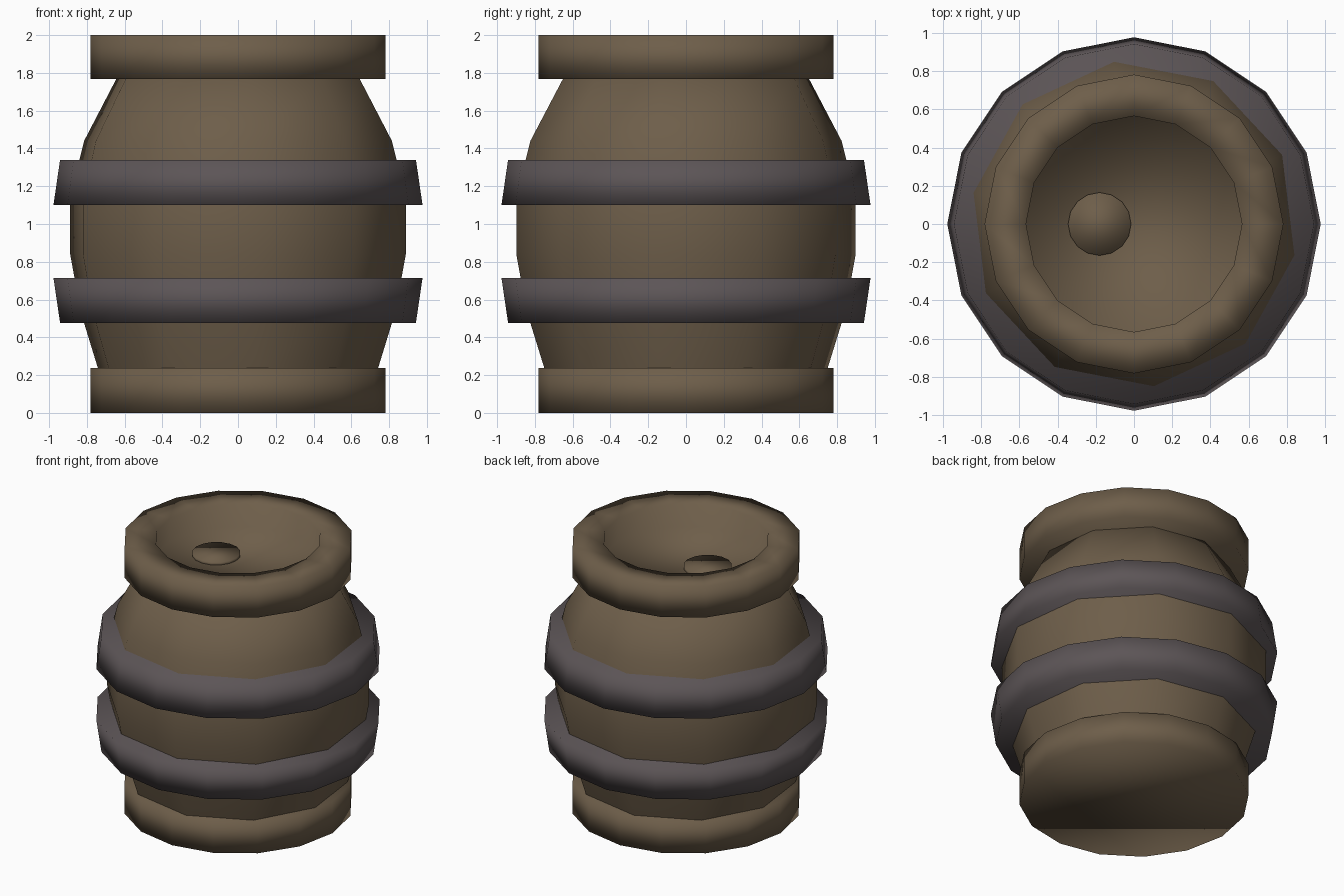
import bpy, bmesh, math

if "Cube" in bpy.data.objects:
    bpy.data.objects.remove(bpy.data.objects["Cube"])


def make_material(name, rgb):
    m = bpy.data.materials.new(name)
    m.diffuse_color = (*rgb, 1.0)
    m.use_nodes = True
    m.node_tree.nodes["Principled BSDF"].inputs["Base Color"].default_value = m.diffuse_color
    return m


wood = make_material("brown wood", (0.155, 0.112, 0.068))
iron = make_material("dark grey iron", (0.107, 0.090, 0.094))


def lathe(name, profile, sides, mat, turn=0.0, centre=(0.0, 0.0)):
    """Closed solid of revolution from (radius, z) points, capped at both ends."""
    bm = bmesh.new()
    rings = []
    for r, z in profile:
        rings.append([bm.verts.new((centre[0] + r * math.cos(turn + math.tau * i / sides),
                                    centre[1] + r * math.sin(turn + math.tau * i / sides), z))
                      for i in range(sides)])
    for a, b in zip(rings, rings[1:]):
        for i in range(sides):
            j = (i + 1) % sides
            bm.faces.new((a[i], a[j], b[j], b[i]))
    bm.faces.new(rings[0][::-1])
    bm.faces.new(rings[-1])
    bmesh.ops.recalc_face_normals(bm, faces=bm.faces[:])
    for f in bm.faces:
        f.smooth = True
    mesh = bpy.data.meshes.new(name)
    bm.to_mesh(mesh)
    bm.free()
    mesh.materials.append(mat)
    ob = bpy.data.objects.new(name, mesh)
    bpy.context.collection.objects.link(ob)
    return ob


# bulging ten-sided barrel body
lathe("barrel_body",
      [(0.745, 0.2), (0.755, 0.235), (0.85, 0.54), (0.905, 0.84),
       (0.905, 1.14), (0.83, 1.44), (0.65, 1.78)],
      10, wood, math.radians(-11))

# base ring, and top ring with recessed lid
lathe("base_ring", [(0.782, 0.0), (0.782, 0.237)], 16, wood)
lathe("top_ring_and_lid",
      [(0.782, 1.768), (0.782, 2.0), (0.565, 2.0), (0.565, 1.83)], 16, wood)

# small plug in the lid
lathe("lid_plug", [(0.165, 1.82), (0.165, 1.85)], 16, wood, centre=(-0.18, 0.0))

# two iron hoops, mirrored taper
lathe("lower_hoop", [(0.942, 0.477), (0.977, 0.715)], 16, iron)
lathe("upper_hoop", [(0.977, 1.1), (0.942, 1.34)], 16, iron)
